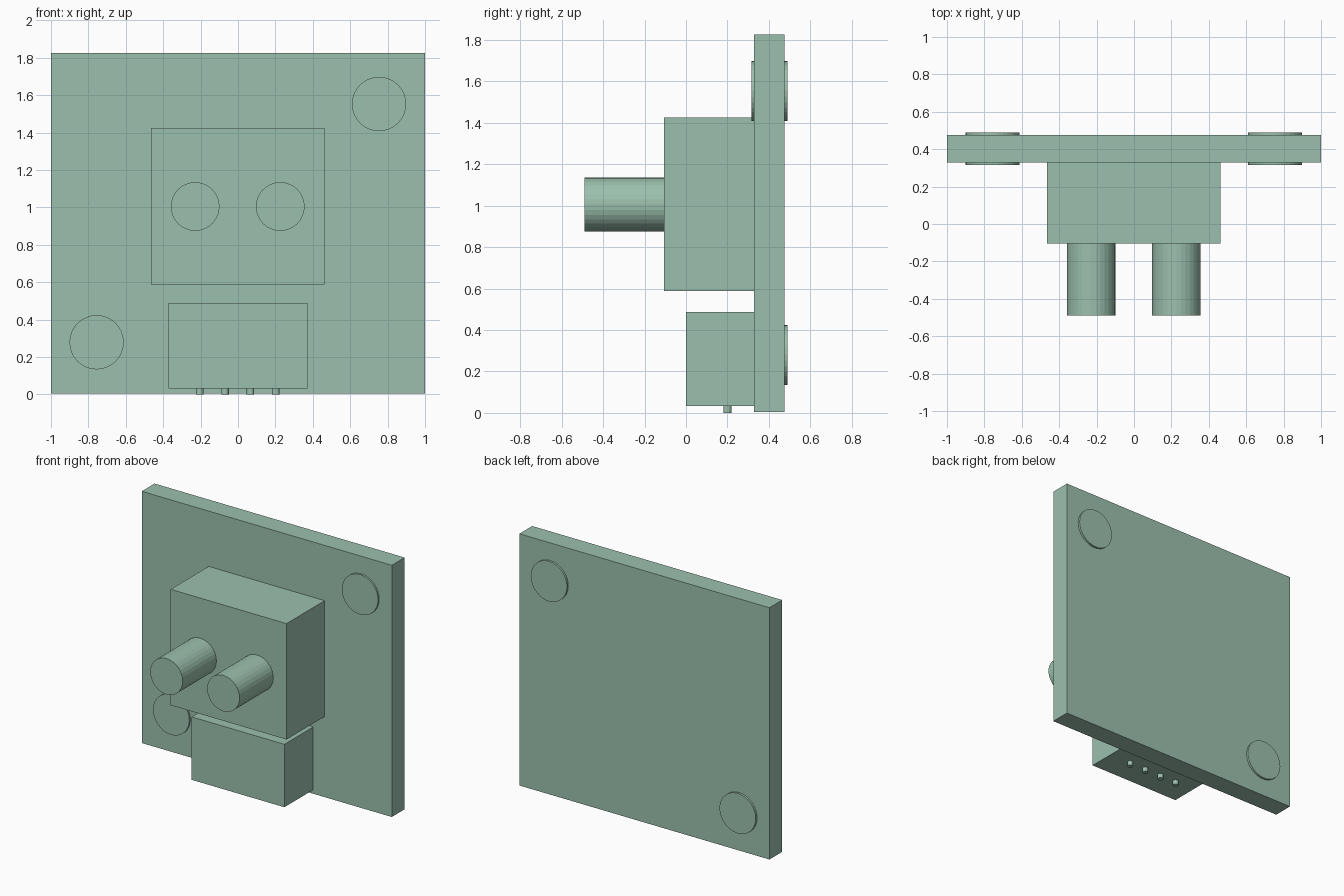
import bpy
from math import pi

if "Cube" in bpy.data.objects:
    bpy.data.objects.remove(bpy.data.objects["Cube"])

green = bpy.data.materials.new("muted_green")
green.diffuse_color = (0.33, 0.53, 0.42, 1)
green.use_nodes = True
green.node_tree.nodes["Principled BSDF"].inputs["Base Color"].default_value = green.diffuse_color


def box(name, x, y, z):
    """Box from (min, max) ranges on each axis."""
    bpy.ops.mesh.primitive_cube_add(size=1)
    ob = bpy.context.object
    ob.name = name
    ob.location = [(a + b) / 2 for a, b in (x, y, z)]
    ob.scale = [b - a for a, b in (x, y, z)]
    bpy.ops.object.transform_apply(location=False, rotation=False, scale=True)
    ob.data.materials.append(green)


def rod(name, center, radius, length, along_y=True, sides=32):
    """Cylinder along y or z."""
    bpy.ops.mesh.primitive_cylinder_add(
        vertices=sides, radius=radius, depth=length, location=center,
        rotation=(pi / 2 if along_y else 0, 0, 0))
    ob = bpy.context.object
    ob.name = name
    ob.data.materials.append(green)


# Wall plate and the two blocks mounted on it
box("back_plate", (-1, 1), (0.329, 0.475), (0.005, 1.825))
box("main_housing", (-0.465, 0.462), (-0.105, 0.329), (0.587, 1.425))
box("connector_block", (-0.371, 0.371), (0, 0.329), (0.033, 0.488))

# Pair of protruding posts
for side, x in (("left", -0.229), ("right", 0.226)):
    rod(f"post_{side}", (x, -0.297, 1.005), 0.13, 0.386)

# Mounting discs passing through opposite corners of the plate
for corner, x, z in (("lower", -0.756, 0.279), ("upper", 0.754, 1.553)):
    rod(f"mounting_disc_{corner}", (x, 0.403, z), 0.145, 0.174)

# Row of contact pins under the connector
for i in range(4):
    rod(f"pin_{i + 1}", (-0.205 + i * 0.1357, 0.2, 0.03), 0.02, 0.06, along_y=False)
